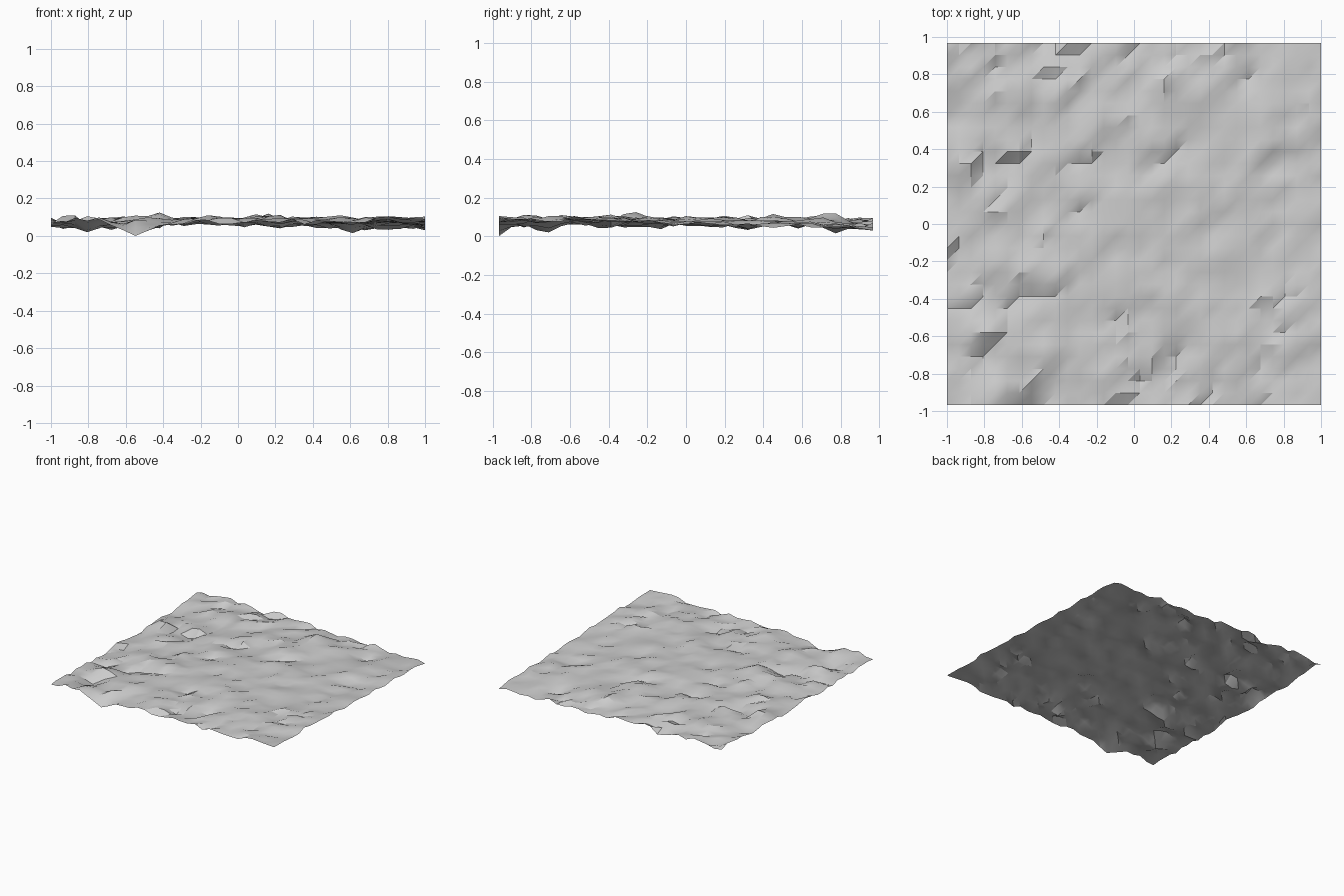
import bpy, bmesh, math, random
from mathutils import Vector, noise

cube = bpy.data.objects.get("Cube")
if cube:
    bpy.data.objects.remove(cube, do_unlink=True)

random.seed(7)
COLS, ROWS = 31, 30
CELL = 2 / COLS
HALF_X, HALF_Y = 1.0, ROWS * CELL / 2

# Corner heights of the sheet: left then right, along the front and the back
FRONT = (0.065, 0.092)
BACK = (0.063, 0.04)

# Peaks and hollows: x, y, height
SPOTS = [
    (-.55, -.97, 0), (-.81, -.71, .02), (.61, .78, .015), (.15, .75, .125),
    (-.42, -.26, .125), (-.17, -.81, .115), (-.48, -.71, .1), (-.42, -.84, .055),
]

# Steep ledges: x, y of the middle, and the direction they fall
RIGHT, FORWARD = Vector((1, 0)), Vector((0, -1))
LEDGES = [
    (-.45, -.05, RIGHT), (-.45, -.22, RIGHT), (-.2, .42, RIGHT), (-.16, -.13, RIGHT),
    (-.97, -.12, RIGHT), (.37, 0, RIGHT), (-.82, .3, RIGHT), (-.75, .5, RIGHT),
    (-.55, .75, RIGHT), (-.95, .9, RIGHT), (-.16, -.5, RIGHT), (-.03, -.8, RIGHT),
    (-.4, -.35, FORWARD), (-.9, -.42, FORWARD), (-.78, -.31, FORWARD),
    (-.72, -.42, FORWARD), (-.6, -.32, FORWARD), (-.81, -.68, FORWARD),
    (-.32, .38, FORWARD), (.14, .37, FORWARD), (.24, .45, FORWARD), (.72, -.42, FORWARD),
    (-.3, .1, FORWARD), (-.65, .35, FORWARD), (-.44, -.78, FORWARD),
    (-.1, -.93, FORWARD), (-.3, .74, FORWARD), (-.05, .93, FORWARD),
    (.22, -.67, FORWARD), (.72, .37, FORWARD), (-.35, .92, FORWARD),
]


def lerp(a, b, t):
    return a + (b - a) * t


def falloff(x, y, cx, cy, radius):
    return math.exp(-((x - cx) ** 2 + (y - cy) ** 2) / radius ** 2)


def height(x, y):
    u, v = (x + HALF_X) / 2, (y + HALF_Y) / (2 * HALF_Y)
    # Broad lie of the land, swelling in the middle and along the back edge
    z = lerp(lerp(*FRONT, u), lerp(*BACK, u), v)
    z += math.sin(math.pi * u) * (0.02 * math.sin(math.pi * v) + 0.02 * v * v)
    # Rolling bumps, rougher towards the left side and calmer across the middle
    rough = lerp(1.15, 0.85, u) * lerp(0.75, 1.15, abs(2 * v - 1))
    z += 0.024 * rough * noise.noise(Vector((x * 4, y * 4, 3.3)))
    z += 0.03 * rough * noise.noise(Vector((x * 8, y * 8, 8.1)))
    z += random.uniform(-.009, .009) * rough
    for cx, cy, fall in LEDGES:
        for side in (-1, 1):
            p = Vector((cx, cy)) + fall * side * CELL / 2
            z -= side * 0.028 * falloff(x, y, p.x, p.y, CELL * .9)
    z = min(max(z, .03), .118)
    for cx, cy, target in SPOTS:
        z = lerp(z, target, falloff(x, y, cx, cy, CELL * 1.1))
    return z


# Ground sheet: triangulated grid with all diagonals running the same way
bm = bmesh.new()
grid = []
for j in range(ROWS + 1):
    row = []
    for i in range(COLS + 1):
        x, y = i * CELL - HALF_X, j * CELL - HALF_Y
        row.append(bm.verts.new((x, y, height(x, y))))
    grid.append(row)
for j in range(ROWS):
    for i in range(COLS):
        a, b = grid[j][i], grid[j][i + 1]
        c, d = grid[j + 1][i + 1], grid[j + 1][i]
        bm.faces.new((a, b, c))
        bm.faces.new((a, c, d))

# Rest the lowest point on the floor
lowest = min(v.co.z for v in bm.verts)
bmesh.ops.translate(bm, verts=bm.verts, vec=(0, 0, -lowest))

mesh = bpy.data.meshes.new("rocky_ground")
bm.to_mesh(mesh)
bm.free()
ground = bpy.data.objects.new("rocky_ground", mesh)
bpy.context.collection.objects.link(ground)

# Plain grey stone colour
stone = bpy.data.materials.new("stone_grey")
stone.use_nodes = True
colour = (0.6, 0.6, 0.6, 1)
stone.diffuse_color = colour
stone.node_tree.nodes["Principled BSDF"].inputs["Base Color"].default_value = colour
mesh.materials.append(stone)

# Smooth rolling surface with sharp ledges
bpy.ops.object.select_all(action="DESELECT")
ground.select_set(True)
bpy.context.view_layer.objects.active = ground
bpy.ops.object.shade_smooth_by_angle(angle=math.radians(30))
